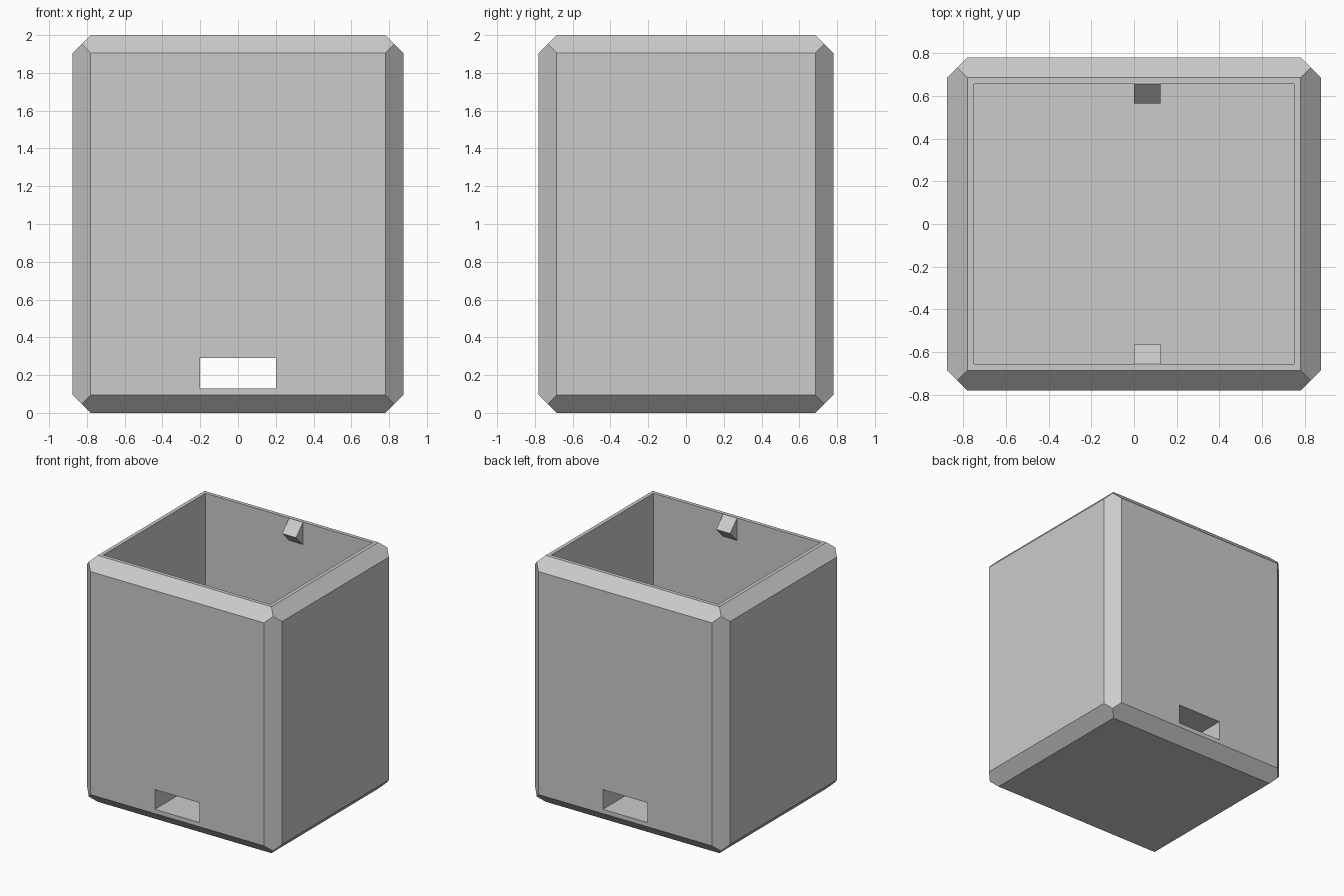
import bpy, bmesh
from mathutils import Vector
from itertools import product

if "Cube" in bpy.data.objects:
    bpy.data.objects.remove(bpy.data.objects["Cube"])

HALF = Vector((0.875, 0.78, 1.0))   # outer half sizes
C = 0.095                           # chamfer
FLOOR = 0.42                        # cavity floor height
INNER = (0.75, 0.655)               # cavity half sizes

grey = bpy.data.materials.new("light grey")
grey.diffuse_color = (0.6, 0.6, 0.6, 1)
grey.use_nodes = True
grey.node_tree.nodes["Principled BSDF"].inputs["Base Color"].default_value = grey.diffuse_color


def finish(name, bm):
    me = bpy.data.meshes.new(name)
    bm.to_mesh(me)
    bm.free()
    me.materials.append(grey)
    ob = bpy.data.objects.new(name, me)
    bpy.context.collection.objects.link(ob)
    return ob


def box(name, lo, hi):
    bm = bmesh.new()
    bmesh.ops.create_cube(bm, size=1)
    for v in bm.verts:
        v.co = [lo[i] if v.co[i] < 0 else hi[i] for i in range(3)]
    return finish(name, bm)


# Chamfered block: hull of the six inset faces and the eight corner points
bm = bmesh.new()
for s in product((-1, 1), repeat=3):
    insets = [(C / 2,) * 3] + [tuple(0 if i == a else C for i in range(3)) for a in range(3)]
    for ins in insets:
        bm.verts.new([s[i] * (HALF[i] - ins[i]) + (HALF.z if i == 2 else 0) for i in range(3)])
bmesh.ops.convex_hull(bm, input=bm.verts[:])
bmesh.ops.dissolve_limit(bm, angle_limit=0.01, verts=bm.verts[:], edges=bm.edges[:])
bmesh.ops.recalc_face_normals(bm, faces=bm.faces[:])
body = finish("planter_body", bm)

# Open cavity and the slot running front to back through the base
cutters = [
    box("cavity_cutter", (-INNER[0], -INNER[1], FLOOR), (INNER[0], INNER[1], 2.2)),
    box("slot_cutter", (-0.2, -1, 0.13), (0.2, 1, 0.29)),
]
bpy.context.view_layer.objects.active = body
for c in cutters:
    m = body.modifiers.new(c.name, 'BOOLEAN')
    m.operation, m.solver, m.object = 'DIFFERENCE', 'EXACT', c
    bpy.ops.object.modifier_apply(modifier=m.name)
for c in cutters:
    bpy.data.objects.remove(c)

# Diamond lugs on the inner front and back walls, sunk slightly into the wall
R = 0.09
for side, name in ((1, "back_lug"), (-1, "front_lug")):
    bm = bmesh.new()
    y = side * INNER[1]
    prof = [(y, 1.998), (y - side * R, 1.908), (y, 1.818), (y + side * 0.03, 1.908)]
    face = bm.faces.new([bm.verts.new((0, py, pz)) for py, pz in prof])
    ext = bmesh.ops.extrude_face_region(bm, geom=[face])["geom"]
    bmesh.ops.translate(bm, vec=(0.125, 0, 0),
                        verts=[g for g in ext if isinstance(g, bmesh.types.BMVert)])
    bmesh.ops.recalc_face_normals(bm, faces=bm.faces[:])
    finish(name, bm)
